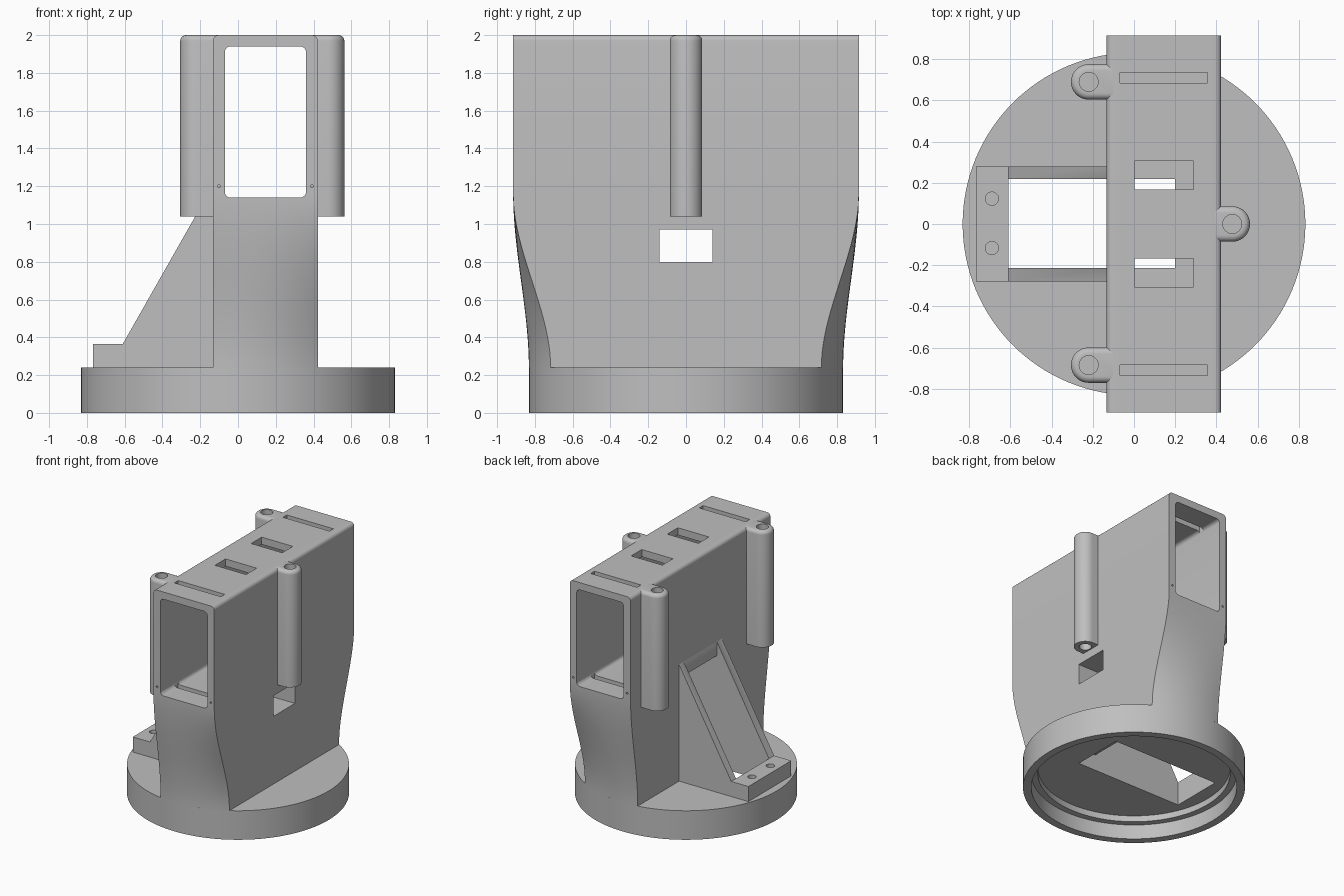
import bpy
import bmesh
from math import sin, cos, pi, sqrt

if "Cube" in bpy.data.objects:
    bpy.data.objects.remove(bpy.data.objects["Cube"])

grey = bpy.data.materials.new("plain_grey")
grey.use_nodes = True
tone = (0.52, 0.52, 0.52, 1)
grey.diffuse_color = tone
grey.node_tree.nodes["Principled BSDF"].inputs["Base Color"].default_value = tone


# Shape helpers
def loft(name, rings):
    """Skin a list of equal closed rings and cap both ends."""
    bm = bmesh.new()
    loops = [[bm.verts.new(p) for p in ring] for ring in rings]
    n = len(loops[0])
    for a, b in zip(loops, loops[1:]):
        for i in range(n):
            j = (i + 1) % n
            bm.faces.new((a[i], a[j], b[j], b[i]))
    bm.faces.new(loops[0])
    bm.faces.new(loops[-1])
    bmesh.ops.recalc_face_normals(bm, faces=bm.faces)
    mesh = bpy.data.meshes.new(name)
    bm.to_mesh(mesh)
    bm.free()
    mesh.materials.append(grey)
    ob = bpy.data.objects.new(name, mesh)
    bpy.context.scene.collection.objects.link(ob)
    return ob


def side_prism(name, outline, y0, y1):
    return loft(name, [[(x, y, z) for x, z in outline] for y in (y0, y1)])


def box(name, x0, x1, y0, y1, z0, z1):
    return side_prism(name, [(x0, z0), (x1, z0), (x1, z1), (x0, z1)], y0, y1)


def circle(x, y, r, n):
    return [(x + r * cos(2 * pi * i / n), y + r * sin(2 * pi * i / n)) for i in range(n)]


def cylinder(name, x, y, r, z0, z1, n=32):
    return loft(name, [[(a, b, z) for a, b in circle(x, y, r, n)] for z in (z0, z1)])


def fillet_steps(r, n=5):
    """Pairs of inset and height below the top for a rounded edge."""
    return [(r * (1 - cos(pi / 2 * k / n)), r * (1 - sin(pi / 2 * k / n))) for k in range(n + 1)]


def cut(ob, cutters):
    for c in cutters:
        c.hide_render = True
        mod = ob.modifiers.new(c.name, 'BOOLEAN')
        mod.operation = 'DIFFERENCE'
        mod.solver = 'EXACT'
        mod.object = c
    graph = bpy.context.evaluated_depsgraph_get()
    mesh = bpy.data.meshes.new_from_object(ob.evaluated_get(graph))
    ob.modifiers.clear()
    ob.data = mesh


TOP, RADIUS, HALF = 2.0, 0.832, 0.915
LEFT, RIGHT, DECK = -0.133, 0.423, 0.24

# Round base
base = cylinder("base", 0, 0, RADIUS, 0, DECK, 128)

# Tower: ends blend from the base circle to a flat box
MID, WIDE = (LEFT + RIGHT) / 2, (RIGHT - LEFT) / 2
COLS = [LEFT + (RIGHT - LEFT) * i / 16 for i in range(17)]


def tower_ring(z, inset=0):
    t = min(1, (z - DECK) / 0.92)
    t = t * t * (3 - 2 * t)
    front, back = [], []
    for x in COLS:
        y = sqrt(RADIUS ** 2 - x * x) * (1 - t) + HALF * t
        sx = MID + (x - MID) * (WIDE - inset) / WIDE
        front.append((sx, -y, z))
        back.append((sx, y, z))
    return front + back[::-1]


levels = [tower_ring(DECK + 0.92 * k / 24) for k in range(25)]
levels += [tower_ring(TOP - drop, inset) for inset, drop in fillet_steps(0.03)]
tower = loft("tower", levels)

# Sloped bracket with a low foot
bracket = side_prism("bracket", [(-0.767, DECK), (-0.767, 0.365), (-0.61, 0.365),
                                 (-0.13, 1.21), (-0.11, 1.21), (-0.11, DECK)], -0.28, 0.28)


# Screw posts, rounded outside and joined to the tower wall
def post(name, x, y, wall, out):
    r = 0.086

    def ring(z, inset):
        arc = [(x + out * (r - inset) * cos(a), y + (r - inset) * sin(a), z)
               for a in [pi * (i / 20 - 0.5) for i in range(21)]]
        inner = wall - out * 0.03
        return arc + [(inner, y + r - inset, z), (inner, y - r + inset, z)]

    rings = [ring(1.04, 0)] + [ring(TOP - drop, inset) for inset, drop in fillet_steps(0.03)]
    ob = loft(name, rings)
    hole = cylinder(name + "_hole_cutter", x, y, 0.046, 0.9, 2.1)
    cut(ob, [hole])
    return ob, hole


posts, helpers = [], []
for name, x, y, wall, out in (("post_right_front", -0.22, -0.685, LEFT, -1),
                              ("post_right_back", -0.22, 0.69, LEFT, -1),
                              ("post_left", 0.477, 0, RIGHT, 1)):
    ob, hole = post(name, x, y, wall, out)
    posts.append(ob)
    helpers.append(hole)

# Chamber running the full length, with rounded corners
corner = 0.03
outline = []
for cx, cz, start in ((0.33, 1.91, 0), (-0.04, 1.91, 1), (-0.04, 1.17, 2), (0.33, 1.17, 3)):
    for k in range(6):
        a = pi / 2 * (start + k / 5)
        outline.append((cx + corner * cos(a), cz + corner * sin(a)))
chamber = side_prism("chamber_cutter", outline, -1.1, 1.1)

# Cable cavity through the base, the bracket and the lower tower
cavity = side_prism("cavity_cutter", [(-0.61, 0.05), (0.36, 0.05), (0.36, 0.3), (0.2, 0.3), (0.2, 1.09),
                                      (-0.134, 1.09), (-0.134, 1.3), (-0.61, 1.3)], -0.213, 0.218)
window = box("window_cutter", 0.1, 0.5, -0.14, 0.14, 0.8, 0.97)

# Slots in the roof and chamber floor, and pilot holes in the end frames
slots = []
for s in (-1, 1):
    slots.append(box("long_slot_cutter", -0.068, 0.358, s * 0.685, s * 0.735, 1.11, 2.1))
    slots.append(box("short_slot_cutter", 0.003, 0.288, s * 0.167, s * 0.305, 1.05, 2.1))
    for x in (-0.101, 0.391):
        dot = [(px, pz) for px, pz in circle(x, 1.2, 0.008, 12)]
        slots.append(side_prism("pilot_cutter", dot, s * 0.86, s * 0.95))
cut(tower, [chamber, cavity, window] + slots)

# Foot screw holes
screws = [cylinder("foot_hole_cutter", -0.69, y, 0.032, 0.27, 0.5) for y in (-0.117, 0.123)]
cut(bracket, [cavity] + screws)

# Stepped recess under the base
recess = [cylinder("recess_cutter", 0, 0, 0.77, -0.1, 0.12, 128),
          cylinder("inner_recess_cutter", 0, 0, 0.72, -0.12, 0.17, 128)]
cut(base, recess + [cavity])

for ob in helpers + slots + screws + recess + [chamber, cavity, window]:
    bpy.data.objects.remove(ob)

# Smooth curved walls, keep corners crisp
bpy.ops.object.select_all(action='DESELECT')
for ob in [base, tower, bracket] + posts:
    ob.select_set(True)
    bpy.context.view_layer.objects.active = ob
bpy.ops.object.shade_smooth_by_angle(angle=pi / 6)
